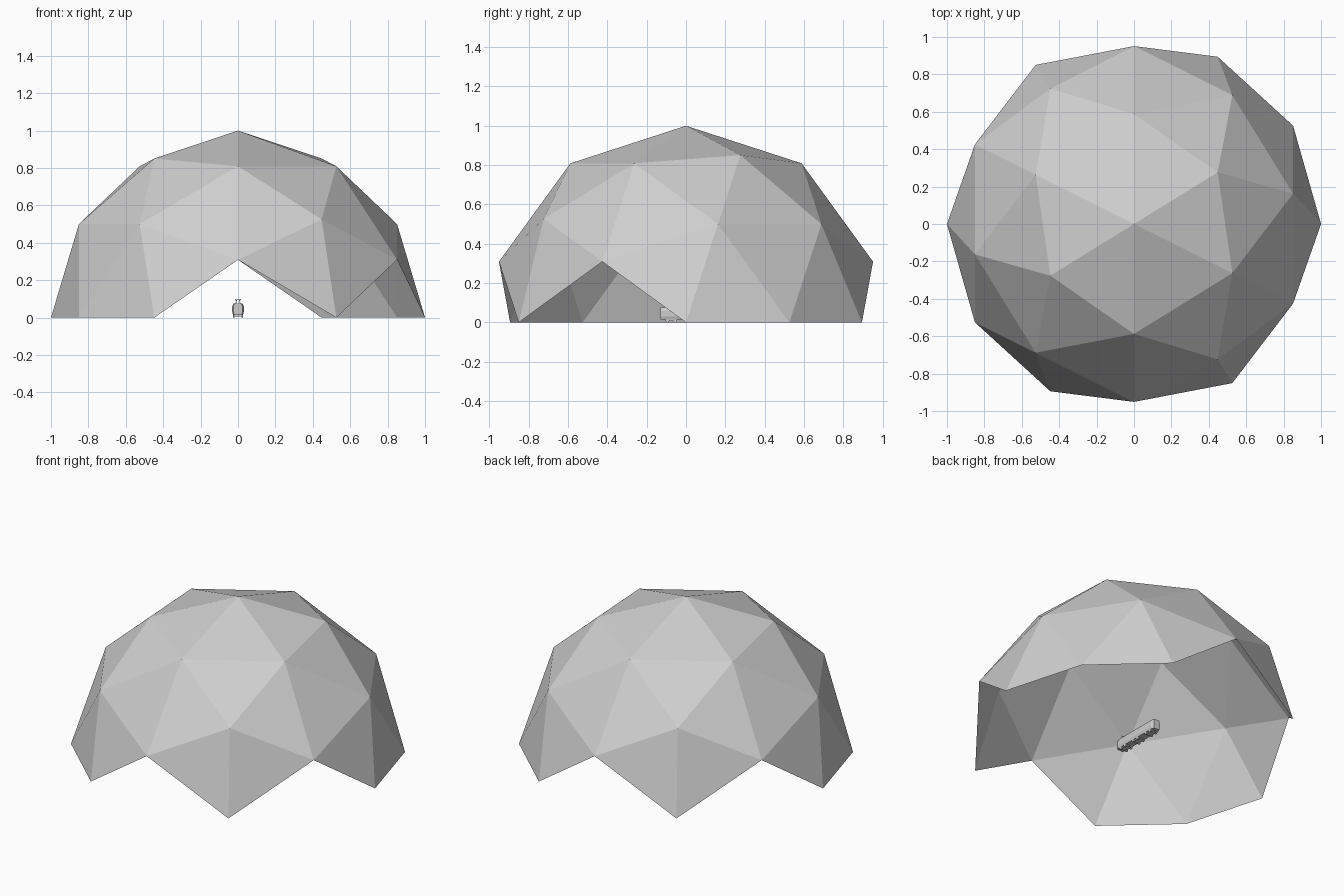
import bpy, bmesh, math
from mathutils import Matrix, Vector

if "Cube" in bpy.data.objects:
    bpy.data.objects.remove(bpy.data.objects["Cube"])

grey = bpy.data.materials.new("light grey")
grey.diffuse_color = (0.62, 0.62, 0.62, 1)
grey.use_nodes = True
grey.node_tree.nodes["Principled BSDF"].inputs["Base Color"].default_value = grey.diffuse_color


def finish(name, bm):
    me = bpy.data.meshes.new(name)
    bm.to_mesh(me)
    bm.free()
    me.materials.append(grey)
    ob = bpy.data.objects.new(name, me)
    bpy.context.collection.objects.link(ob)
    return ob


def add_box(bm, center, size):
    m = Matrix.Translation(center) @ Matrix.Diagonal((*size, 1))
    bmesh.ops.create_cube(bm, size=1, matrix=m)


def add_rod(bm, a, b, r, sides=6):
    a, b = Vector(a), Vector(b)
    d = b - a
    m = Matrix.Translation((a + b) / 2) @ d.to_track_quat('Z', 'Y').to_matrix().to_4x4()
    bmesh.ops.create_cone(bm, cap_ends=True, segments=sides, radius1=r,
                          radius2=r, depth=d.length, matrix=m)


# Geodesic dome: icosphere laid on its side, lower half removed
bm = bmesh.new()
bmesh.ops.create_icosphere(bm, subdivisions=2, radius=1)
for v in bm.verts:
    x, y, z = v.co
    v.co = (z, x, y)
bmesh.ops.delete(bm, geom=[v for v in bm.verts if v.co.z < -0.01], context='VERTS')
finish("dome_shell", bm)

# Small tram standing inside: body with tapered ends
Y0, Y1 = -0.13, 0.212
section = [(-0.026, 0.014), (0.026, 0.014), (0.031, 0.03), (0.031, 0.06),
           (0.024, 0.076), (-0.024, 0.076), (-0.031, 0.06), (-0.031, 0.03)]
bm = bmesh.new()
rings = [[bm.verts.new((x * s, y, z)) for x, z in section]
         for y, s in ((Y0, 0.75), (Y0 + 0.018, 1), (Y1 - 0.018, 1), (Y1, 0.75))]
for a, b in zip(rings, rings[1:]):
    for i in range(8):
        j = (i + 1) % 8
        bm.faces.new((a[i], a[j], b[j], b[i]))
bm.faces.new(rings[0])
bm.faces.new(rings[-1])
bmesh.ops.recalc_face_normals(bm, faces=bm.faces)
finish("tram_body", bm)

# Three bogies with wheels
bm = bmesh.new()
for yc in (-0.075, 0.041, 0.157):
    add_box(bm, (0, yc, 0.011), (0.04, 0.06, 0.008))
    for y in (yc - 0.02, yc + 0.02):
        for s in (-1, 1):
            add_rod(bm, (s * 0.018, y, 0.01), (s * 0.026, y, 0.01), 0.01, 12)
finish("tram_bogies", bm)

# Folding current collector on the roof
bm = bmesh.new()
for s in (-1, 1):
    add_rod(bm, (s * 0.014, -0.1, 0.075), (s * 0.006, -0.08, 0.087), 0.0015)
    add_rod(bm, (s * 0.006, -0.08, 0.087), (s * 0.014, -0.1, 0.098), 0.0015)
add_rod(bm, (-0.017, -0.1, 0.098), (0.017, -0.1, 0.098), 0.0015)
finish("roof_collector", bm)
